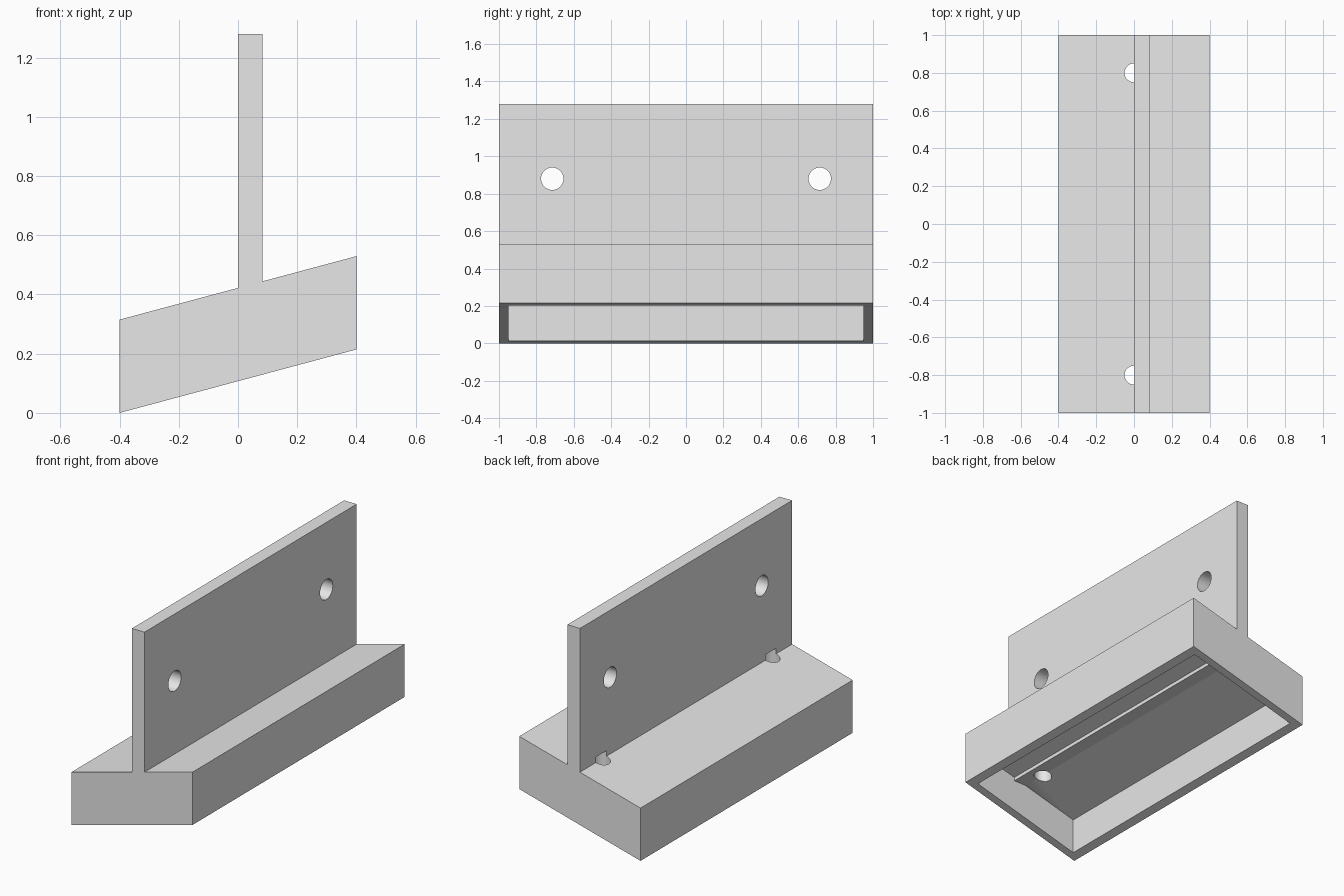
import bpy, bmesh, math
from mathutils import Matrix

if "Cube" in bpy.data.objects:
    bpy.data.objects.remove(bpy.data.objects["Cube"], do_unlink=True)

SLOPE = math.tan(math.radians(15))
HALF_W, HALF_L, WALL = 0.4, 1.0, 0.05
BLOCK_H, CAVITY_H = 0.315, 0.212
PLATE_T, PLATE_BOTTOM, PLATE_TOP = 0.083, 0.32, 1.28

grey = bpy.data.materials.new("light grey")
grey.use_nodes = True
colour = (0.8, 0.8, 0.8, 1)
grey.diffuse_color = colour
grey.node_tree.nodes["Principled BSDF"].inputs["Base Color"].default_value = colour


def finish(name, bm):
    bmesh.ops.recalc_face_normals(bm, faces=bm.faces)
    mesh = bpy.data.meshes.new(name)
    bm.to_mesh(mesh)
    bm.free()
    mesh.materials.append(grey)
    obj = bpy.data.objects.new(name, mesh)
    bpy.context.collection.objects.link(obj)
    return obj


def extrude_profile(name, points, half_length):
    """Extrude an x-z outline along y, centred."""
    bm = bmesh.new()
    face = bm.faces.new([bm.verts.new((x, -half_length, z)) for x, z in points])
    ext = bmesh.ops.extrude_face_region(bm, geom=[face])
    verts = [v for v in ext["geom"] if isinstance(v, bmesh.types.BMVert)]
    bmesh.ops.translate(bm, verts=verts, vec=(0, 2 * half_length, 0))
    return finish(name, bm)


def sloped_block(name, half_w, low, high, half_length):
    """Box sheared so that its top and bottom follow the slope."""
    def z(x, h):
        return (x + HALF_W) * SLOPE + h
    points = [(-half_w, z(-half_w, low)), (half_w, z(half_w, low)),
              (half_w, z(half_w, high)), (-half_w, z(-half_w, high))]
    return extrude_profile(name, points, half_length)


def cylinder(name, radius, depth, location, axis="Z"):
    bm = bmesh.new()
    turn = Matrix.Rotation(math.pi / 2, 4, "Y") if axis == "X" else Matrix()
    bmesh.ops.create_cone(bm, cap_ends=True, segments=48, radius1=radius,
                          radius2=radius, depth=depth,
                          matrix=Matrix.Translation(location) @ turn)
    return finish(name, bm)


def combine(target, tool, operation):
    mod = target.modifiers.new(operation.lower(), "BOOLEAN")
    mod.object, mod.operation, mod.solver = tool, operation, "EXACT"
    bpy.context.view_layer.objects.active = target
    bpy.ops.object.modifier_apply(modifier=mod.name)
    bpy.data.objects.remove(tool, do_unlink=True)


# Hollow sloped base, open underneath
bracket = sloped_block("mounting_bracket", HALF_W, 0, BLOCK_H, HALF_L)
cavity = sloped_block("cavity_cutter", HALF_W - WALL, -0.1, CAVITY_H, HALF_L - WALL)
combine(bracket, cavity, "DIFFERENCE")

# Upright plate, its foot reaching slightly through the ceiling of the base
plate = extrude_profile("upright_plate", [(0, PLATE_BOTTOM), (PLATE_T, PLATE_BOTTOM),
                                          (PLATE_T, PLATE_TOP), (0, PLATE_TOP)], HALF_L)
combine(bracket, plate, "UNION")

# Bolt holes through the plate and drain holes beside its foot
for side in (-1, 1):
    bolt = cylinder("bolt_cutter", 0.06, 0.4, (0, side * 0.715, 0.88), "X")
    combine(bracket, bolt, "DIFFERENCE")
    drain = cylinder("drain_cutter", 0.05, 0.2, (0, side * 0.8, 0.355))
    combine(bracket, drain, "DIFFERENCE")

bpy.ops.object.select_all(action="DESELECT")
bracket.select_set(True)
bpy.context.view_layer.objects.active = bracket
bpy.ops.object.shade_smooth_by_angle(angle=math.radians(30))
